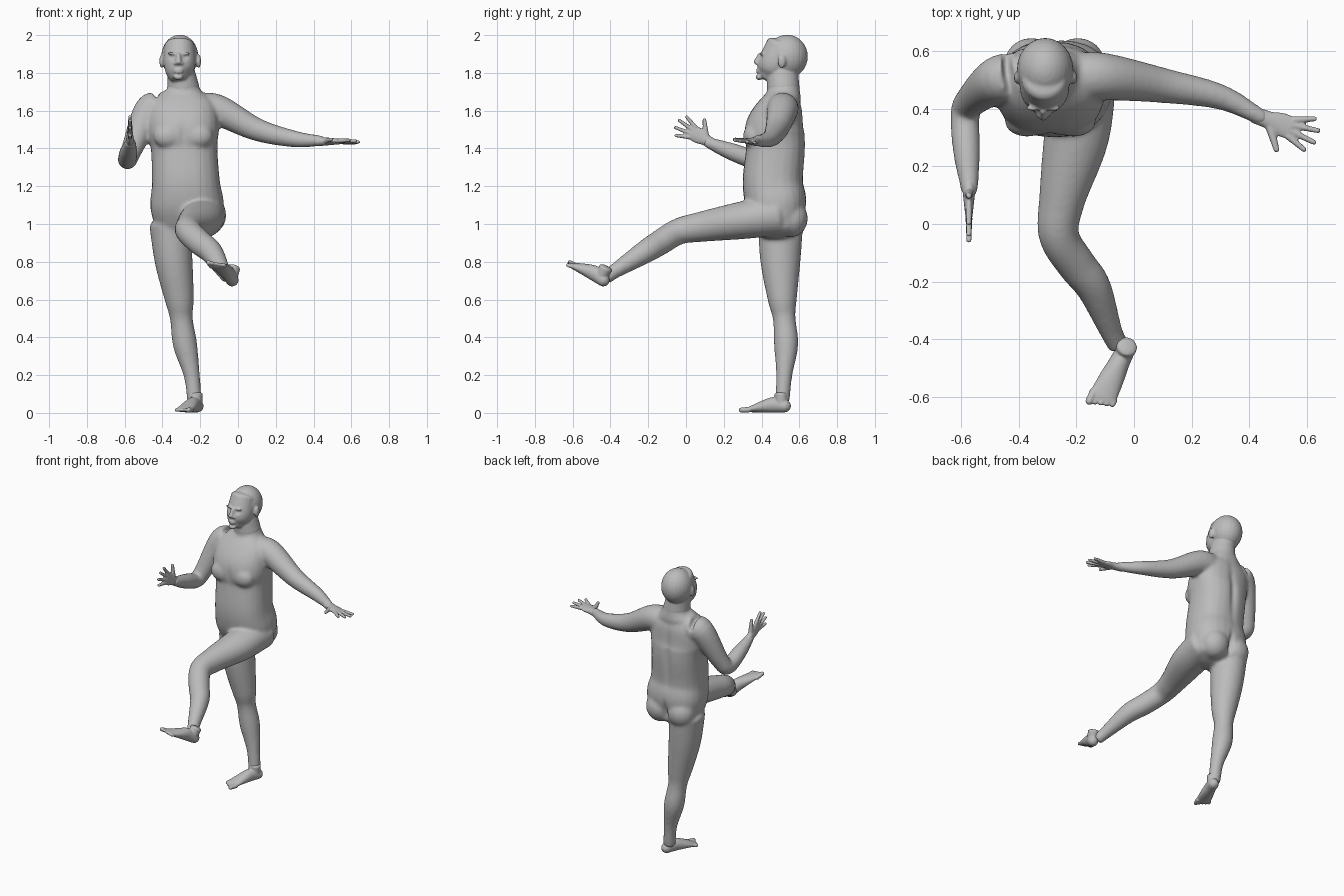
import bpy, bmesh, math
from mathutils import Vector, Matrix

if "Cube" in bpy.data.objects:
    bpy.data.objects.remove(bpy.data.objects["Cube"])

GREY = (.5, .5, .5, 1)
skin = bpy.data.materials.new("plain grey")
skin.use_nodes = True
skin.diffuse_color = GREY
shader = skin.node_tree.nodes["Principled BSDF"]
shader.inputs["Base Color"].default_value = GREY
shader.inputs["Roughness"].default_value = .7

ACROSS = Vector((1, 0, 0))
UP = Vector((0, 0, 1))
MIDDLE = -.29    # x of the upright body axis
FACE = -.315     # x of the slightly turned face
SIDES = (-1, 1)


def spline(keys, steps=6):
    """Catmull-Rom curve through keys of any length."""
    points = [Vector(key) for key in keys]
    points = [points[0] * 2 - points[1], *points, points[-1] * 2 - points[-2]]
    curve = []
    for a, b, c, d in zip(points, points[1:], points[2:], points[3:]):
        for step in range(steps):
            t = step / steps
            slope_in, slope_out = (c - a) / 2, (d - b) / 2
            bend = (c - b) * 3 - slope_in * 2 - slope_out
            twist = (b - c) * 2 + slope_in + slope_out
            curve.append(b + (slope_in + (bend + twist * t) * t) * t)
    return curve + [points[-2]]


def tube(pieces, keys, side=ACROSS, power=2, cap=1, matrix=Matrix(), segments=24):
    """Loft oval rings (x, y, z, radius[, second radius]) with rounded ends."""
    rows = spline([key if len(key) == 5 else (*key, key[-1]) for key in keys])
    centres = [Vector(row[:3]) for row in rows]
    last = len(rows) - 1
    rings = []
    for i, row in enumerate(rows):
        along = (centres[min(i + 1, last)] - centres[max(i - 1, 0)]).normalized()
        rings.append((centres[i], along, row[3], row[4]))

    def rounded_end(ring, sign):
        centre, along, wide, deep = ring
        reach = along * sign * min(wide, deep) * cap
        return [(centre + reach * math.sin(angle), along,
                 wide * math.cos(angle), deep * math.cos(angle)) for angle in (.5, 1, 1.4)]

    rings = rounded_end(rings[0], -1)[::-1] + rings + rounded_end(rings[-1], 1)
    loops = []
    for centre, along, wide, deep in rings:
        u = (side - along * side.dot(along)).normalized()
        v = along.cross(u)
        loop = []
        for k in range(segments):
            angle = math.tau * k / segments
            c, s = [math.copysign(abs(value) ** (2 / power), value)
                    for value in (math.cos(angle), math.sin(angle))]
            loop.append(pieces.verts.new(matrix @ (centre + u * wide * c + v * deep * s)))
        loops.append(loop)
    for low, high in zip(loops, loops[1:]):
        for k in range(segments):
            pieces.faces.new((low[k - 1], low[k], high[k], high[k - 1]))
    pieces.faces.new(loops[0][::-1])
    pieces.faces.new(loops[-1])


def blob(pieces, centre, radii):
    matrix = Matrix.Translation(centre) @ Matrix.Diagonal((*radii, 1))
    bmesh.ops.create_uvsphere(pieces, u_segments=24, v_segments=16, radius=1, matrix=matrix)


def finish(pieces, name, voxel, softness, dents=()):
    """Fuse the pieces into one skin, soften it, then press in the dents."""
    bmesh.ops.recalc_face_normals(pieces, faces=pieces.faces)
    rough = bpy.data.meshes.new("rough")
    pieces.to_mesh(rough)
    pieces.free()
    part = bpy.data.objects.new(name, rough)
    bpy.context.scene.collection.objects.link(part)
    fuse = part.modifiers.new("fuse", 'REMESH')
    fuse.mode = 'VOXEL'
    fuse.voxel_size = voxel
    soften = part.modifiers.new("soften", 'SMOOTH')
    soften.factor = .5
    soften.iterations = softness
    bpy.context.view_layer.update()
    depsgraph = bpy.context.evaluated_depsgraph_get()
    mesh = bpy.data.meshes.new_from_object(part.evaluated_get(depsgraph))
    part.modifiers.clear()
    part.data = mesh
    bpy.data.meshes.remove(rough)
    mesh.name = name
    for centre, radii, push in dents:
        for vert in mesh.vertices:
            offset = vert.co - Vector(centre)
            distance = sum((o / r) ** 2 for o, r in zip(offset, radii))
            vert.co.y += push * math.exp(-distance)
    mesh.materials.clear()
    mesh.materials.append(skin)
    for face in mesh.polygons:
        face.use_smooth = True
        face.material_index = 0


# Torso: rings of y, z, half width, half depth, leaning gently sideways
body = bmesh.new()
torso = [(.5, .97, .17, .12), (.48, 1.1, .195, .16), (.46, 1.22, .18, .16),
         (.475, 1.4, .176, .157), (.47, 1.5, .19, .16), (.5, 1.62, .18, .12),
         (.515, 1.69, .11, .08)]
tube(body, [(MIDDLE + (1.5 - z) * .05, y, z, wide, deep) for y, z, wide, deep in torso],
     power=2.4, cap=.4)
for side in SIDES:
    blob(body, (MIDDLE + side * .08, .355, 1.465), (.078, .053, .065))   # chest
    blob(body, (MIDDLE + .015 + side * .08, .555, 1.03), (.095, .09, .1))  # buttock

# Neck
neck = [(MIDDLE, .52, 1.66, .13, .09), (MIDDLE, .515, 1.72, .086),
        (MIDDLE - .01, .51, 1.8, .073, .083)]
tube(body, neck)

# Right arm, bent forward at the elbow
tube(body, [(-.39, .51, 1.61, .085), (-.47, .5, 1.6, .082), (-.56, .43, 1.4, .057),
            (-.585, .38, 1.34, .051), (-.58, .25, 1.38, .047), (-.57, .12, 1.43, .03)])

# Left arm, stretched out sideways
tube(body, [(-.2, .51, 1.61, .085), (-.1, .51, 1.6, .082), (.1, .48, 1.5, .061),
            (.3, .44, 1.45, .044), (.44, .37, 1.44, .028)], side=UP)

# Standing right leg
tube(body, [(-.36, .5, 1, .11, .12), (-.34, .5, .8, .1, .106), (-.31, .51, .6, .077),
            (-.3, .52, .5, .06), (-.28, .53, .36, .064), (-.245, .52, .2, .043),
            (-.23, .51, .06, .038)], cap=.3)

# Raised left leg
tube(body, [(-.17, .5, 1.05, .11), (-.2, .3, 1.02, .113, .1), (-.25, .08, .985, .08),
            (-.26, -.04, .96, .07), (-.2, -.14, .9, .067), (-.14, -.22, .85, .061),
            (-.08, -.37, .755, .04), (-.055, -.42, .72, .037)], cap=.3)
finish(body, "body", .01, 8, [
    ((MIDDLE, .63, 1.42), (.022, .08, .16), -.014),    # spine groove
    ((-.275, .65, 1.02), (.016, .08, .07), -.03),      # buttock cleft
    ((MIDDLE, .31, 1.47), (.018, .05, .06), .008)])    # breastbone

# Head: skull, jaw, nose, lips, chin, ears and brows
head = bmesh.new()
blob(head, (-.308, .535, 1.887), (.098, .11, .115))
tube(head, [(FACE, .435, 1.77, .045, .057), (FACE, .45, 1.8, .068, .077),
            (-.31, .47, 1.85, .085, .088), (-.31, .51, 1.945, .08, .085)], cap=.35)
tube(head, [(FACE, .392, 1.9, .01), (FACE, .374, 1.855, .017)], cap=.7)
for z in (1.805, 1.816):
    blob(head, (FACE, .386, z), (.026, .015, .007))
blob(head, (FACE, .388, 1.778), (.026, .02, .016))
for side in SIDES:
    blob(head, (-.306 + side * .098, .507, 1.862), (.012, .022, .036))
    blob(head, (FACE + side * .018, .382, 1.85), (.009, .012, .008))
    blob(head, (FACE + side * .034, .402, 1.903), (.026, .012, .007))
tube(head, neck[1:])
finish(head, "head", .006, 3, [
    ((FACE + side * .035, .385, 1.882), (.018, .03, .012), .009) for side in SIDES])


# Hands: flat palm, four spread fingers from index to little, and a thumb
def hand(name, wrist, forward, across):
    pieces = bmesh.new()
    wrist, forward, across = Vector(wrist), Vector(forward).normalized(), Vector(across)
    across = (across - forward * across.dot(forward)).normalized()

    def place(ahead, aside):
        return wrist + forward * ahead + across * aside

    tube(pieces, [(*place(-.02, 0), .029, .026), (*place(.03, 0), .031, .021),
                  (*place(.07, 0), .041, .017), (*place(.11, 0), .041, .013)], side=across)
    for i in range(4):
        spread = .35 - i * .25
        length = .075 if i in (0, 3) else .095
        root = place(.11, .03 - i * .02)
        tip = root + (forward * math.cos(spread) + across * math.sin(spread)) * length
        tube(pieces, [(*root, .0125), (*tip, .009)], side=across, cap=.7, segments=12)
    tube(pieces, [(*place(.04, .02), .017), (*place(.09, .09), .01)],
         side=across, cap=.7, segments=12)
    finish(pieces, name, .005, 2)


hand("right_hand", (-.572, .13, 1.43), (0, -.86, .5), (0, .5, .86))
hand("left_hand", (.44, .37, 1.437), (.94, -.34, 0), (-.34, -.94, .12))


# Feet: heel and instep loft with five toes, the big toe on the inner side
def foot(name, origin, forward, inner):
    pieces = bmesh.new()
    forward = Vector(forward).normalized()
    upward = (UP - forward * forward.z).normalized()
    frame = Matrix((forward.cross(upward), forward, upward)).transposed().to_4x4()
    frame.translation = origin
    tube(pieces, [(0, -.018, .036, .034), (0, .04, .043, .036, .041),
                  (0, .1, .034, .043, .032), (0, .18, .017, .049, .014)], matrix=frame)
    tube(pieces, [(0, 0, .1, .036), (0, 0, .04, .033)], matrix=frame, cap=.3)
    for i in range(5):
        x = inner * (.036 - i * .0195)
        radius = .0105 if i else .015
        tube(pieces, [(x, .17, .017, radius), (x, .215 - i * .007, .015, radius * .9)],
             matrix=frame, cap=.8, segments=12)
    finish(pieces, name, .005, 2)


foot("right_foot", (-.222, .505, 0), (-.35, -.94, 0), -1)
foot("left_foot", (-.045, -.468, .68), (-.38, -.79, .48), 1)
